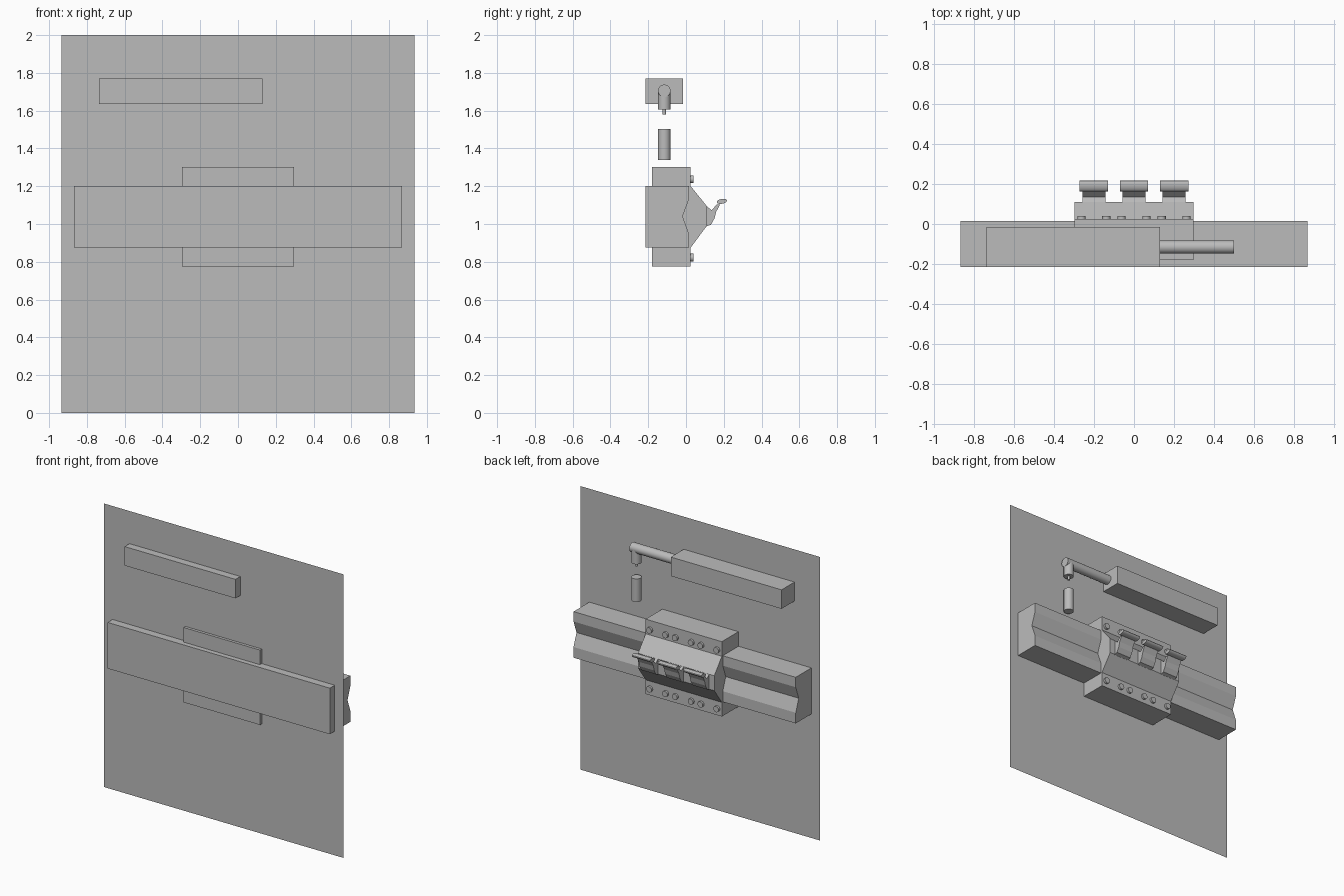
import bpy, bmesh, math
from mathutils import Vector

if "Cube" in bpy.data.objects:
    bpy.data.objects.remove(bpy.data.objects["Cube"])

grey = bpy.data.materials.new("plain_grey")
grey.diffuse_color = (0.5, 0.5, 0.5, 1)
grey.use_nodes = True
grey.node_tree.nodes["Principled BSDF"].inputs["Base Color"].default_value = grey.diffuse_color


def finish(name, bm, smooth=False):
    mesh = bpy.data.meshes.new(name)
    bmesh.ops.recalc_face_normals(bm, faces=bm.faces)
    bm.to_mesh(mesh)
    bm.free()
    mesh.materials.append(grey)
    ob = bpy.data.objects.new(name, mesh)
    bpy.context.collection.objects.link(ob)
    if smooth:
        bpy.ops.object.select_all(action='DESELECT')
        ob.select_set(True)
        bpy.context.view_layer.objects.active = ob
        bpy.ops.object.shade_smooth_by_angle(angle=math.radians(35))
    return ob


def extrude_x(name, profile, x0, x1, smooth=False):
    """Extrude a closed (y, z) profile from x0 to x1."""
    bm = bmesh.new()
    face = bm.faces.new([bm.verts.new((x0, y, z)) for y, z in profile])
    ext = bmesh.ops.extrude_face_region(bm, geom=[face])
    verts = [v for v in ext["geom"] if isinstance(v, bmesh.types.BMVert)]
    bmesh.ops.translate(bm, verts=verts, vec=(x1 - x0, 0, 0))
    return finish(name, bm, smooth)


def box(name, x0, x1, y0, y1, z0, z1):
    return extrude_x(name, [(y0, z0), (y1, z0), (y1, z1), (y0, z1)], x0, x1)


def rod(name, a, b, r, sides=32):
    """Cylinder from point a to point b."""
    a, b = Vector(a), Vector(b)
    bm = bmesh.new()
    bmesh.ops.create_cone(bm, cap_ends=True, segments=sides, radius1=r,
                          radius2=r, depth=(b - a).length)
    rot = (b - a).to_track_quat('Z', 'Y').to_matrix().to_4x4()
    bm.transform(rot)
    bmesh.ops.translate(bm, verts=bm.verts, vec=(a + b) / 2)
    return finish(name, bm, True)


# Thin back panel (single sheet)
bm = bmesh.new()
bm.faces.new([bm.verts.new((x, -0.16, z))
              for x, z in ((-.935, 0), (.935, 0), (.935, 2), (-.935, 2))])
finish("back_panel", bm)

# Mounting rail with a V groove along its back
extrude_x("mounting_rail",
          [(-.215, .875), (.015, .875), (.015, .95), (-.018, 1.04),
           (.015, 1.13), (.015, 1.2), (-.215, 1.2)], -.867, .867)

# Breaker body with its sloped nose
extrude_x("breaker_body",
          [(-.18, .775), (.025, .775), (.025, .875), (.11, .99),
           (.11, 1.095), (.025, 1.2), (.025, 1.303), (-.18, 1.303)],
          -.2975, .2975)

# Three switches, each with a lever, a cap and four terminal screws
for i, cx in enumerate((-.2, 0, .2), 1):
    extrude_x(f"switch_lever_{i}",
              [(.10, 1.094), (.11, 1.094), (.135, 1.073), (.163, 1.103),
               (.180, 1.103), (.160, 1.065), (.151, 1.03), (.132, .996),
               (.11, .988), (.10, .988)], cx - .0575, cx + .0575)
    cap = []
    for k in range(16):
        t = math.tau * k / 16
        cap.append((.190 + .027 * math.cos(t),
                    1.12 + .013 * math.sin(t) + .004 * math.cos(t)))
    extrude_x(f"switch_cap_{i}", cap, cx - .071, cx + .071, True)
    for row, z in (("upper", 1.237), ("lower", .822)):
        for side, dx in (("left", -.062), ("right", .062)):
            rod(f"{row}_{side}_screw_{i}", (cx + dx, .01, z),
                (cx + dx, .04, z), .0205, 20)

# Actuator box with its arm and plunger
box("actuator_box", -.735, .13, -.214, -.016, 1.636, 1.77)
rod("actuator_arm", (.12, -.115, 1.705), (.5, -.115, 1.705), .033)
rod("arm_elbow", (.467, -.115, 1.705), (.467, -.115, 1.606), .033)
rod("elbow_pin", (.467, -.115, 1.61), (.467, -.115, 1.58), .009, 12)
rod("plunger", (.467, -.115, 1.34), (.467, -.115, 1.503), .033)
